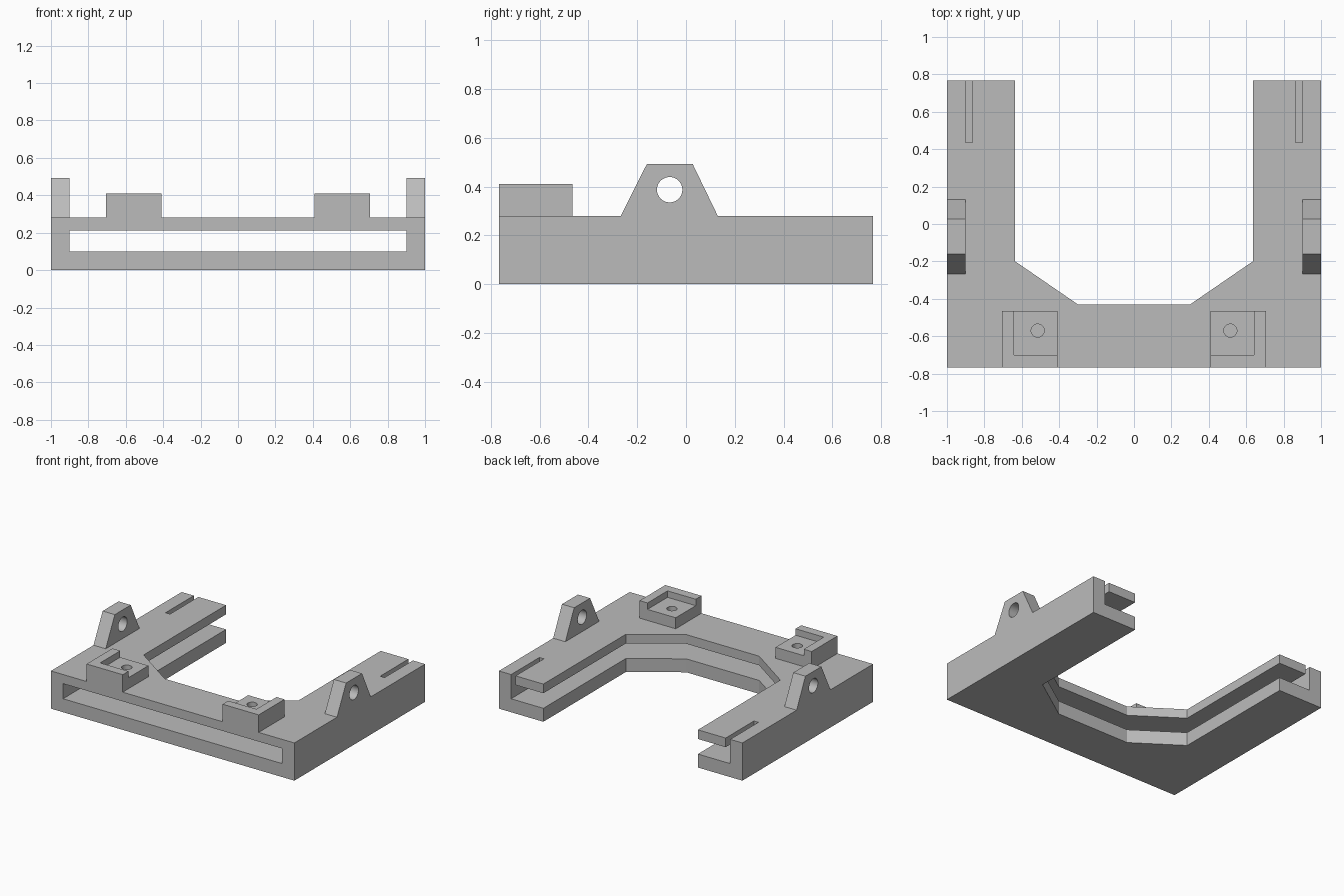
import bpy
import math
from mathutils import Matrix, Vector

cube = bpy.data.objects.get("Cube")
if cube:
    bpy.data.objects.remove(cube, do_unlink=True)

grey = bpy.data.materials.new("plain grey")
grey.use_nodes = True
COLOUR = (0.5, 0.5, 0.5, 1)
grey.diffuse_color = COLOUR
grey.node_tree.nodes["Principled BSDF"].inputs["Base Color"].default_value = COLOUR


def prism(name, outline, low, high, axis="Z"):
    """Extrude a counter-clockwise outline along Z (xy points) or X (yz points)."""
    n = len(outline)
    if axis == "Z":
        place = lambda p, h: (p[0], p[1], h)
    else:
        place = lambda p, h: (h, p[0], p[1])
    verts = [place(p, h) for h in (low, high) for p in outline]
    faces = [list(range(n))[::-1], list(range(n, 2 * n))]
    faces += [(i, (i + 1) % n, n + (i + 1) % n, n + i) for i in range(n)]
    mesh = bpy.data.meshes.new(name)
    mesh.from_pydata(verts, [], faces)
    mesh.materials.append(grey)
    obj = bpy.data.objects.new(name, mesh)
    bpy.context.collection.objects.link(obj)
    return obj


def box(name, x0, x1, y0, y1, z0, z1):
    return prism(name, [(x0, y0), (x1, y0), (x1, y1), (x0, y1)], z0, z1)


def disc(a, b, radius, sides=48):
    turn = 2 * math.pi / sides
    return [(a + radius * math.cos(i * turn), b + radius * math.sin(i * turn))
            for i in range(sides)]


def cut(obj, *cutters):
    """Subtract the cutters, bake the result and discard them."""
    for cutter in cutters:
        cutter.hide_render = True
        mod = obj.modifiers.new("cut", "BOOLEAN")
        mod.operation = "DIFFERENCE"
        mod.solver = "EXACT"
        mod.object = cutter
    bpy.context.view_layer.update()
    graph = bpy.context.evaluated_depsgraph_get()
    baked = bpy.data.meshes.new_from_object(obj.evaluated_get(graph))
    obj.modifiers.clear()
    obj.data = baked
    for cutter in cutters:
        bpy.data.objects.remove(cutter, do_unlink=True)


def smooth_hole(obj):
    """Shade the round hole smoothly while keeping real corners sharp."""
    bpy.ops.object.select_all(action="DESELECT")
    obj.select_set(True)
    bpy.context.view_layer.objects.active = obj
    bpy.ops.object.shade_smooth_by_angle(angle=math.radians(20))


BACK, TOP = 0.767, 0.28
WALL = 0.9           # inside face of the side walls
HOLE = (0.515, -0.57)  # mounting hole on the left side

# U-shaped frame with chamfered inner corners
half = [(1, -BACK), (1, BACK), (0.635, BACK), (0.635, -0.2), (0.3, -0.43)]
frame = prism("frame", half + [(-x, y) for x, y in reversed(half)], 0, TOP)

# Long slot from front to back, rear slits and mounting holes in the upper plate
cutters = [box("slot_cutter", -WALL, WALL, -1, 1, 0.1, 0.212)]
for s in (1, -1):
    x0, x1 = sorted((s * 0.863, s * WALL))
    cutters.append(box("slit_cutter", x0, x1, 0.435, 1, 0.15, 0.4))
    cutters.append(prism("hole_cutter", disc(s * HOLE[0], HOLE[1], 0.035), 0.15, 0.5))
cut(frame, *cutters)
smooth_hole(frame)

for side, s in (("left", 1), ("right", -1)):
    # Side ear with a round pivot hole
    x0, x1 = sorted((s * WALL, s))
    ear = prism(side + "_ear", [(-0.267, TOP), (0.13, TOP), (0.027, 0.493), (-0.16, 0.493)],
                x0, x1, "X")
    cut(ear, prism("pivot_cutter", disc(-0.067, 0.387, 0.052), x0 - 0.1, x1 + 0.1, "X"))
    smooth_hole(ear)

    # Corner seat: raised block with an open pocket and a mounting hole
    x0, x1 = sorted((s * 0.41, s * 0.707))
    seat = box(side + "_corner_seat", x0, x1, -BACK, -0.465, TOP, 0.41)
    p0, p1 = sorted((s * 0.3, s * 0.642))
    cut(seat,
        box("pocket_cutter", p0, p1, -0.7, -0.3, 0.362, 0.6),
        prism("seat_hole_cutter", disc(s * HOLE[0], HOLE[1], 0.035), 0.1, 0.6))
    smooth_hole(seat)
